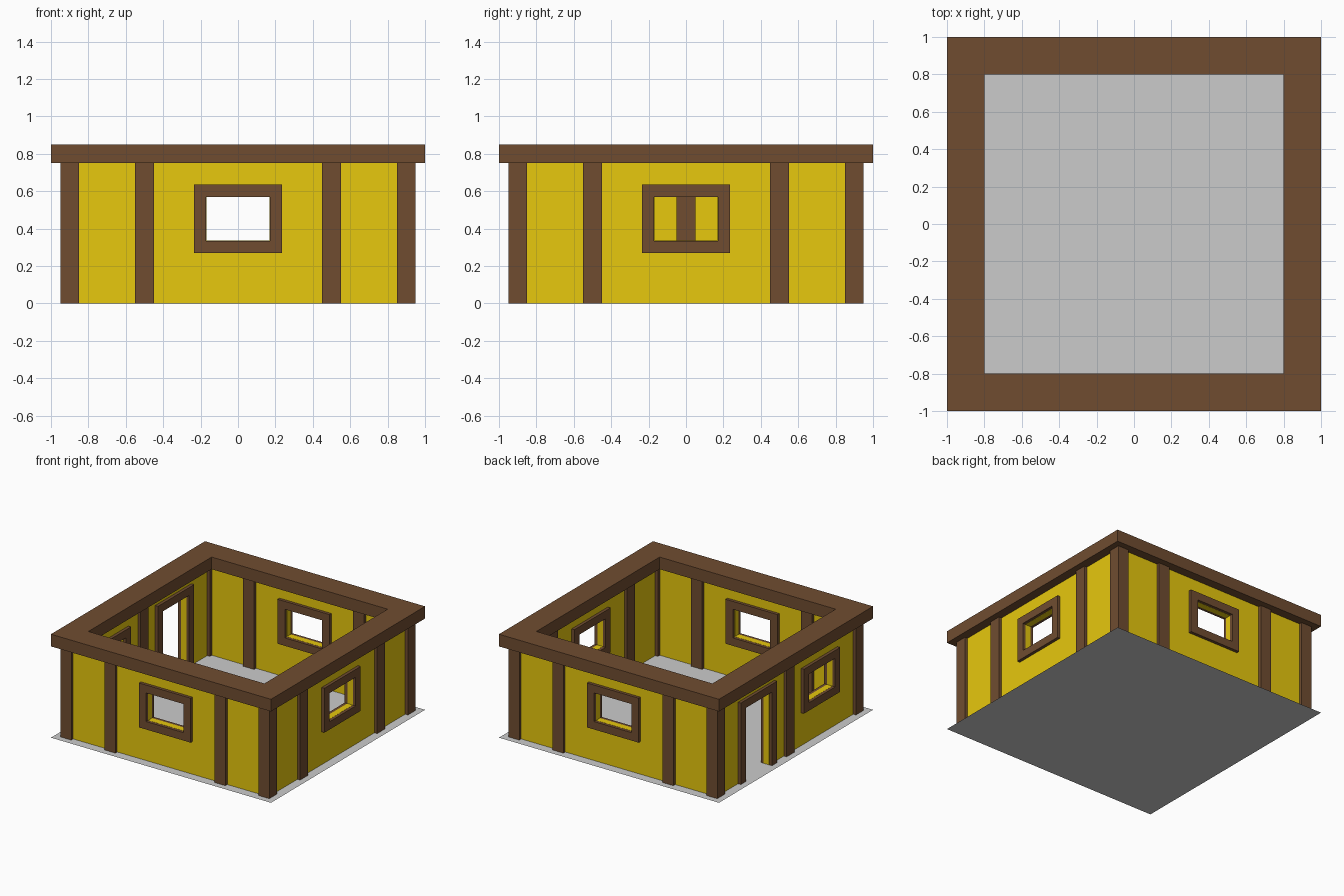
import bpy, bmesh
from math import radians
from mathutils import Matrix

if "Cube" in bpy.data.objects:
    bpy.data.objects.remove(bpy.data.objects["Cube"])


def material(name, rgb):
    m = bpy.data.materials.new(name)
    m.diffuse_color = (*rgb, 1)
    m.use_nodes = True
    m.node_tree.nodes["Principled BSDF"].inputs["Base Color"].default_value = m.diffuse_color
    return m


WOOD = material("brown_timber", (0.16, 0.073, 0.03))
PLASTER = material("yellow_plaster", (0.8, 0.58, 0.004))


def finish(name, bm, mat):
    me = bpy.data.meshes.new(name)
    bm.to_mesh(me)
    bm.free()
    ob = bpy.data.objects.new(name, me)
    bpy.context.collection.objects.link(ob)
    if mat:
        me.materials.append(mat)
    return ob


def panel(name, us, vs, holes, thick, mat, matrix):
    """Upright slab made of grid cells, leaving out the cells in holes."""
    bm = bmesh.new()
    grid = [[bm.verts.new((u, 0, v)) for v in vs] for u in us]
    for i in range(len(us) - 1):
        for j in range(len(vs) - 1):
            if (i, j) not in holes:
                bm.faces.new((grid[i][j], grid[i + 1][j],
                              grid[i + 1][j + 1], grid[i][j + 1]))
    loose = [v for v in bm.verts if not v.link_faces]
    bmesh.ops.delete(bm, geom=loose, context='VERTS')
    ob = finish(name, bm, mat)
    ob.matrix_world = matrix
    mod = ob.modifiers.new("thickness", 'SOLIDIFY')
    mod.thickness = thick
    mod.offset = 0
    return ob


def post(name, x, y):
    bm = bmesh.new()
    bmesh.ops.create_cube(bm, size=1, matrix=Matrix.Translation((x, y, 0.3905))
                          @ Matrix.Diagonal((0.1, 0.1, 0.779, 1)))
    return finish(name, bm, WOOD)


def side(angle):
    return Matrix.Rotation(radians(angle), 4, 'Z') @ Matrix.Translation((0, -0.9, 0))


# Floor sheet
bm = bmesh.new()
bmesh.ops.create_grid(bm, x_segments=1, y_segments=1, size=1)
finish("floor", bm, None)

# Top beam ring
ring = [-1, -0.8, 0.8, 1]
panel("top_beam", ring, ring, {(1, 1)}, 0.1, WOOD,
      Matrix.Translation((0, 0, 0.8)) @ Matrix.Rotation(radians(90), 4, 'X'))

# Opening sizes: half width, frame width, bottom and top
HW, FW, Z0, Z1 = 0.17, 0.065, 0.335, 0.57
DOOR_TOP = 0.605
IN = HW - 0.001   # wall edge just inside the frame
BASE, TOP = 0.001, 0.78


def window_frame(name, u, m):
    panel(name, [u - HW - FW, u - HW, u + HW, u + HW + FW],
          [Z0 - FW, Z0, Z1, Z1 + FW], {(1, 1)}, 0.1, WOOD, m)


# Front, right and back walls with one central window and two studs
for label, angle in (("front", 0), ("right", 90), ("back", 180)):
    m = side(angle)
    panel(label + "_wall", [-0.9, -IN, IN, 0.9], [BASE, Z0 + 0.001, Z1 - 0.001, TOP],
          {(1, 1)}, 0.05, PLASTER, m)
    window_frame(label + "_window_frame", 0, m)
    for s in (-0.5, 0.5):
        p = m @ Matrix.Translation((s, 0, 0))
        post(label + "_stud", p.translation.x, p.translation.y)

# Left wall with doorway, central stud and window
m, C = side(-90), 0.41
panel("left_wall", [-0.9, -C - IN, -C + IN, C - IN, C + IN, 0.9],
      [BASE, Z0 + 0.001, Z1 - 0.001, DOOR_TOP - 0.001, TOP],
      {(1, 0), (1, 1), (1, 2), (3, 1)}, 0.05, PLASTER, m)
window_frame("left_window_frame", C, m)
panel("door_frame", [-C - HW - FW, -C - HW, -C + HW, -C + HW + FW],
      [BASE, DOOR_TOP, DOOR_TOP + FW], {(1, 0)}, 0.1, WOOD, m)
post("left_stud", -0.9, 0)

# Corner posts
for x in (-0.9, 0.9):
    for y in (-0.9, 0.9):
        post("corner_post", x, y)
